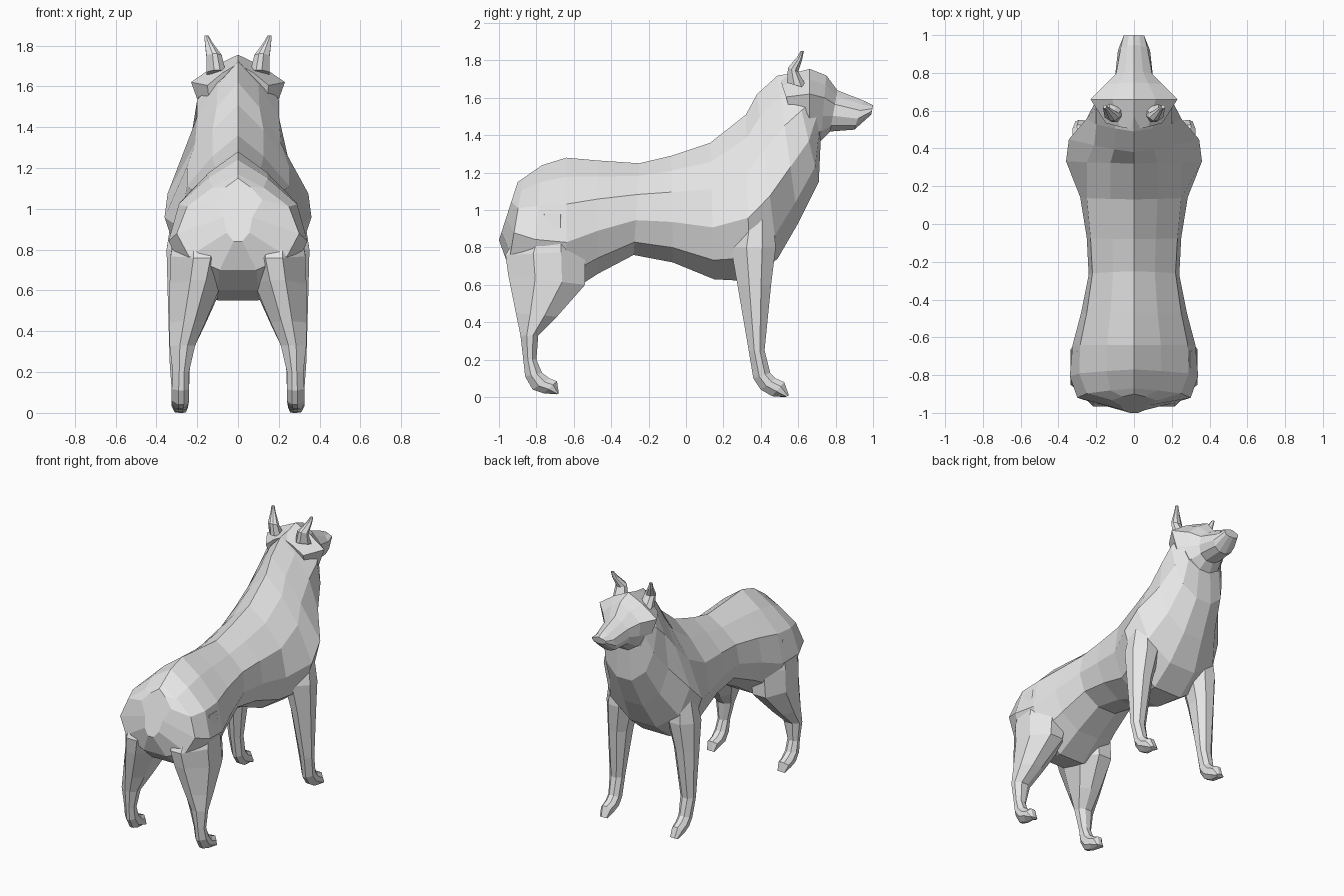
import bpy
import bmesh

default_cube = bpy.data.objects.get("Cube")
if default_cube:
    bpy.data.objects.remove(default_cube, do_unlink=True)

# Single coat colour
COAT = (0.8, 0.8, 0.8, 1.0)
coat = bpy.data.materials.new("grey_coat")
coat.use_nodes = True
coat.diffuse_color = COAT
for node in coat.node_tree.nodes:
    if node.type == "BSDF_PRINCIPLED":
        node.inputs["Base Color"].default_value = COAT


def loft(name, rings):
    """Skin a list of equally sized point rings and cap both ends."""
    bm = bmesh.new()
    loops = [[bm.verts.new(point) for point in ring] for ring in rings]
    for first, second in zip(loops, loops[1:]):
        count = len(first)
        for i in range(count):
            j = (i + 1) % count
            bm.faces.new((first[i], first[j], second[j], second[i]))
    bm.faces.new(loops[0])
    bm.faces.new(loops[-1])
    bmesh.ops.recalc_face_normals(bm, faces=bm.faces)
    mesh = bpy.data.meshes.new(name)
    bm.to_mesh(mesh)
    bm.free()
    mesh.materials.append(coat)
    obj = bpy.data.objects.new(name, mesh)
    bpy.context.collection.objects.link(obj)
    return obj


def trunk_ring(station):
    """Symmetric gabled section hung between a top and a bottom point."""
    top_y, top_z, low_y, low_z, upper, lower = station
    profile = [(0, 0), (.14, upper * .5), (.34, upper), (.62, lower),
               (.86, lower * .8), (1, lower * .3)]
    half = [(x, top_y + (low_y - top_y) * f, top_z + (low_z - top_z) * f)
            for f, x in profile]
    return half + [(-x, y, z) for x, y, z in reversed(half[1:])]


OCTAGON = [(0, .3), (0, .6), (.35, 1), (.7, 1),
           (1, .7), (1, .3), (.75, 0), (.3, 0)]


def limb_ring(station, side):
    """Eight sided section between a back and a front point."""
    back_y, back_z, front_y, front_z, inner, outer = station
    return [(side * (inner + (outer - inner) * v),
             back_y + (front_y - back_y) * u,
             back_z + (front_z - back_z) * u) for u, v in OCTAGON]


# Trunk stations: top y, top z, bottom y, bottom z, upper and lower half width
body = [
    (-.90, 1.15, -1.0, .84, .12, .07),
    (-.87, 1.17, -.95, .70, .25, .30),
    (-.77, 1.24, -.83, .60, .29, .34),
    (-.64, 1.28, -.64, .55, .285, .325),
    (-.47, 1.265, -.47, .66, .25, .28),
    (-.25, 1.25, -.28, .76, .22, .24),
    (-.08, 1.29, -.07, .72, .23, .25),
    (.13, 1.36, .15, .63, .25, .285),
    (.32, 1.51, .34, .62, .25, .36),
    (.38, 1.62, .49, .74, .21, .345),
    (.49, 1.72, .60, .93, .20, .25),
    (.57, 1.73, .71, 1.15, .20, .20),
    (.66, 1.70, .72, 1.37, .17, .16),
]
loft("body", [trunk_ring(s) for s in body])

# Skull with wide cheeks, tapering into the muzzle
head = [
    (.50, 1.71, .60, 1.40, .15, .14),
    (.66, 1.755, .66, 1.36, .23, .19),
    (.75, 1.72, .72, 1.37, .15, .14),
    (.81, 1.64, .77, 1.42, .095, .10),
    (.95, 1.585, .90, 1.43, .07, .085),
    (1.0, 1.56, .99, 1.51, .055, .055),
]
loft("head", [trunk_ring(s) for s in head])

# Limb stations: back y, back z, front y, front z, inner x, outer x
front_leg = [
    (.29, .98, .46, 1.0, .17, .32),
    (.24, .80, .48, .80, .14, .35),
    (.275, .60, .455, .60, .19, .345),
    (.335, .25, .42, .25, .235, .335),
    (.36, .10, .45, .13, .24, .325),
    (.40, .04, .48, .10, .24, .325),
    (.46, .005, .525, .08, .245, .325),
    (.53, 0, .55, .01, .255, .31),
]
hind_leg = [
    (-.84, .98, -.60, .98, .08, .30),
    (-.965, .76, -.54, .78, .05, .33),
    (-.95, .65, -.54, .60, .08, .335),
    (-.91, .45, -.69, .43, .16, .335),
    (-.885, .33, -.79, .33, .21, .335),
    (-.87, .20, -.80, .20, .24, .32),
    (-.86, .11, -.77, .13, .24, .325),
    (-.82, .04, -.73, .10, .24, .325),
    (-.76, .02, -.69, .085, .245, .325),
    (-.69, .015, -.68, .02, .255, .31),
]
ear = [
    (.54, 1.68, .65, 1.65, .06, .155),
    (.545, 1.76, .60, 1.74, .08, .155),
    (.595, 1.82, .62, 1.80, .125, .162),
    (.612, 1.85, .63, 1.85, .145, .165),
]
parts = {"front_leg": front_leg, "hind_leg": hind_leg, "ear": ear}
for part, stations in parts.items():
    for label, side in (("left", 1), ("right", -1)):
        loft(f"{label}_{part}", [limb_ring(s, side) for s in stations])
